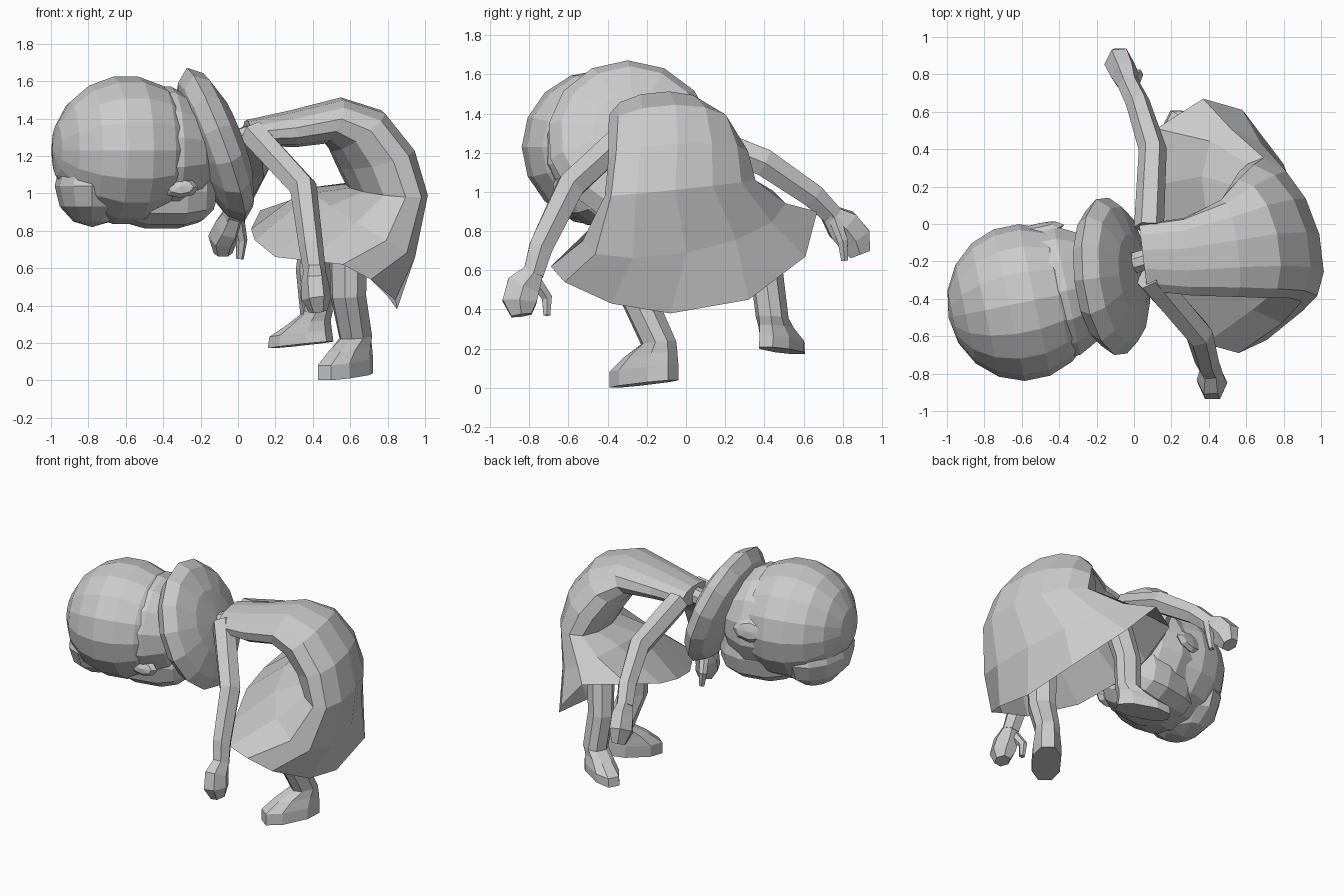
import bpy
import bmesh
from math import cos, sin, pi, copysign
from mathutils import Vector

old = bpy.data.objects.get("Cube")
if old:
    bpy.data.objects.remove(old, do_unlink=True)

grey = bpy.data.materials.new("plain grey")
grey.use_nodes = True
tone = (0.6, 0.6, 0.6, 1)
grey.diffuse_color = tone
grey.node_tree.nodes["Principled BSDF"].inputs["Base Color"].default_value = tone


def finish(name, bm):
    bmesh.ops.recalc_face_normals(bm, faces=bm.faces[:])
    mesh = bpy.data.meshes.new(name)
    bm.to_mesh(mesh)
    bm.free()
    mesh.materials.append(grey)
    obj = bpy.data.objects.new(name, mesh)
    bpy.context.collection.objects.link(obj)
    return obj


def power(value, exponent):
    return copysign(abs(value) ** exponent, value)


def ring(center, u, v, sides, square=1.0):
    """Points of an oval around center with half axes u and v."""
    angles = [2 * pi * (i + 0.5) / sides for i in range(sides)]
    return [center + u * power(cos(a), square) + v * power(sin(a), square) for a in angles]


def skin(name, rings, cap_end=True):
    """Bridge rings of points that share one count."""
    bm = bmesh.new()
    loops = [[bm.verts.new(p) for p in points] for points in rings]
    sides = len(loops[0])
    for low, high in zip(loops, loops[1:]):
        for i in range(sides):
            j = (i + 1) % sides
            bm.faces.new((low[i], low[j], high[j], high[i]))
    bm.faces.new(loops[0])
    if cap_end:
        bm.faces.new(loops[-1])
    return finish(name, bm)


def tube(name, points, radii, side_hint, sides=6):
    """Tapered limb along a path; each radius is (across, thick)."""
    pts = [Vector(p) for p in points]
    rings = []
    for i, p in enumerate(pts):
        tangent = (pts[min(i + 1, len(pts) - 1)] - pts[max(i - 1, 0)]).normalized()
        u = tangent.cross(Vector(side_hint)).normalized()
        v = tangent.cross(u)
        rings.append(ring(p, u * radii[i][0], v * radii[i][1], sides))
    return skin(name, rings)


def blob(name, center, axis, radii, segments=14, rows=8, square=1.0):
    """Faceted ellipsoid with its poles along the axis."""
    bm = bmesh.new()
    bmesh.ops.create_uvsphere(bm, u_segments=segments, v_segments=rows, radius=1)
    turn = Vector(axis).to_track_quat('Z', 'Y')
    for vert in bm.verts:
        local = Vector([power(c, square) * r for c, r in zip(vert.co, radii)])
        vert.co = Vector(center) + turn @ local
    return finish(name, bm)


def leg(name, heading, sections):
    """Leg and shoe from level sections: center, half length, half width."""
    ahead = Vector((heading[0], heading[1], 0)).normalized()
    across = Vector((-ahead.y, ahead.x, 0))
    rings = []
    for center, length, width in sections:
        dip = Vector((0, 0, -0.1 * length))
        rings.append(ring(Vector(center), ahead * length + dip, across * width, 8, 0.85))
    return skin(name, rings)


# Dress: spine point, belly point, half width; bent over from neck to hip
dress = [
    ((0.05, -0.19, 1.39), (0.05, -0.17, 1.26), 0.18),
    ((0.28, -0.19, 1.44), (0.30, -0.16, 1.25), 0.21),
    ((0.56, -0.16, 1.51), (0.46, -0.10, 1.27), 0.26),
    ((0.78, -0.14, 1.44), (0.49, -0.02, 1.23), 0.31),
    ((0.94, -0.14, 1.24), (0.53, 0.06, 1.14), 0.34),
    ((1.01, -0.16, 1.00), (0.58, 0.10, 1.04), 0.36),
    ((0.94, -0.14, 0.67), (0.37, 0.12, 1.02), 0.50),
]
# Uneven hem, running round from the back by way of the right side
hem = [
    (0.85, -0.08, 0.38), (0.80, 0.32, 0.45), (0.58, 0.61, 0.67),
    (0.37, 0.67, 0.90), (0.12, 0.51, 0.91), (0.07, 0.20, 0.81),
    (0.09, -0.03, 0.75), (0.20, -0.33, 0.66), (0.38, -0.64, 0.64),
    (0.56, -0.69, 0.62), (0.71, -0.62, 0.54), (0.84, -0.38, 0.43),
]
slant = Vector((-0.12, 1, 0.1))
dress_rings = []
for spine, belly, half in dress:
    s, b = Vector(spine), Vector(belly)
    dress_rings.append(ring((s + b) / 2, (s - b) / 2, slant * half, len(hem), 0.95))
dress_rings.append([Vector(p) for p in hem])
skin("dress", dress_rings, cap_end=False)

# Legs with shoes
leg("left_leg", (-0.6, -0.8), [
    ((0.575, -0.215, 0.02), 0.20, 0.10),
    ((0.575, -0.215, 0.10), 0.20, 0.10),
    ((0.60, -0.18, 0.17), 0.15, 0.09),
    ((0.63, -0.14, 0.23), 0.09, 0.085),
    ((0.59, -0.24, 0.45), 0.09, 0.095),
    ((0.59, -0.25, 0.90), 0.10, 0.11),
])
leg("right_leg", (-0.85, 0.45), [
    ((0.335, 0.49, 0.19), 0.19, 0.09),
    ((0.335, 0.49, 0.25), 0.18, 0.09),
    ((0.38, 0.46, 0.31), 0.12, 0.08),
    ((0.42, 0.44, 0.36), 0.085, 0.08),
    ((0.40, 0.41, 0.60), 0.09, 0.08),
    ((0.45, 0.34, 0.92), 0.10, 0.09),
])

# Arms, hands and thumbs
sleeve = [(0.08, 0.08), (0.08, 0.075), (0.07, 0.065), (0.06, 0.06)]
palm = [(0.055, 0.055), (0.10, 0.075), (0.10, 0.08), (0.06, 0.05)]
digit = [(0.035, 0.035), (0.03, 0.03), (0.02, 0.02)]

tube("left_arm", [(0.08, -0.28, 1.32), (0.35, -0.59, 1.03),
                  (0.39, -0.74, 0.72), (0.41, -0.78, 0.58)], sleeve, (1, 0, 0))
tube("left_hand", [(0.41, -0.77, 0.60), (0.41, -0.83, 0.52),
                   (0.42, -0.85, 0.44), (0.43, -0.84, 0.37)], palm, (1, 0, 0))
tube("left_thumb", [(0.39, -0.77, 0.55), (0.36, -0.71, 0.46),
                    (0.37, -0.71, 0.37)], digit, (1, 0, 0))

tube("right_arm", [(0.08, -0.02, 1.32), (0.10, 0.40, 1.15),
                   (0.02, 0.65, 0.98), (-0.03, 0.75, 0.88)], sleeve, (1, 0, 0))
tube("right_hand", [(-0.02, 0.73, 0.89), (-0.05, 0.80, 0.83),
                    (-0.08, 0.86, 0.76), (-0.08, 0.89, 0.68)], palm, (1, 0, 0))
tube("right_thumb", [(0.0, 0.76, 0.86), (0.02, 0.80, 0.75),
                     (0.01, 0.81, 0.65)], digit, (1, 0, 0))

# Neck and head, hanging forward with the face down
tube("neck", [(0.10, -0.18, 1.32), (-0.25, -0.28, 1.20)], [(0.06, 0.06)] * 2, (0, 0, 1), 8)
crown_way = (-0.97, -0.2, 0)
blob("skull", (-0.60, -0.42, 1.23), crown_way, (0.42, 0.40, 0.40), 16, 9)
blob("back_hair", (-0.43, -0.37, 1.22), crown_way, (0.37, 0.36, 0.33), 14, 7)
blob("face", (-0.41, -0.34, 1.01), crown_way, (0.27, 0.20, 0.29), 12, 7, 0.75)
blob("fringe", (-0.78, -0.42, 1.04), (0, 0, 1), (0.20, 0.31, 0.22), 12, 6)

# Flared hair ends around the neck
blob("hair_flare", (-0.12, -0.28, 1.26), (0.93, 0.11, 0.35), (0.43, 0.44, 0.145), 14, 6)

# Ears
blob("left_ear", (-0.31, -0.64, 1.03), (0.1, -1, 0.2), (0.10, 0.055, 0.04), 8, 4)
blob("right_ear", (-0.50, -0.03, 1.26), (-0.2, 1, 0.2), (0.13, 0.08, 0.035), 8, 4)
